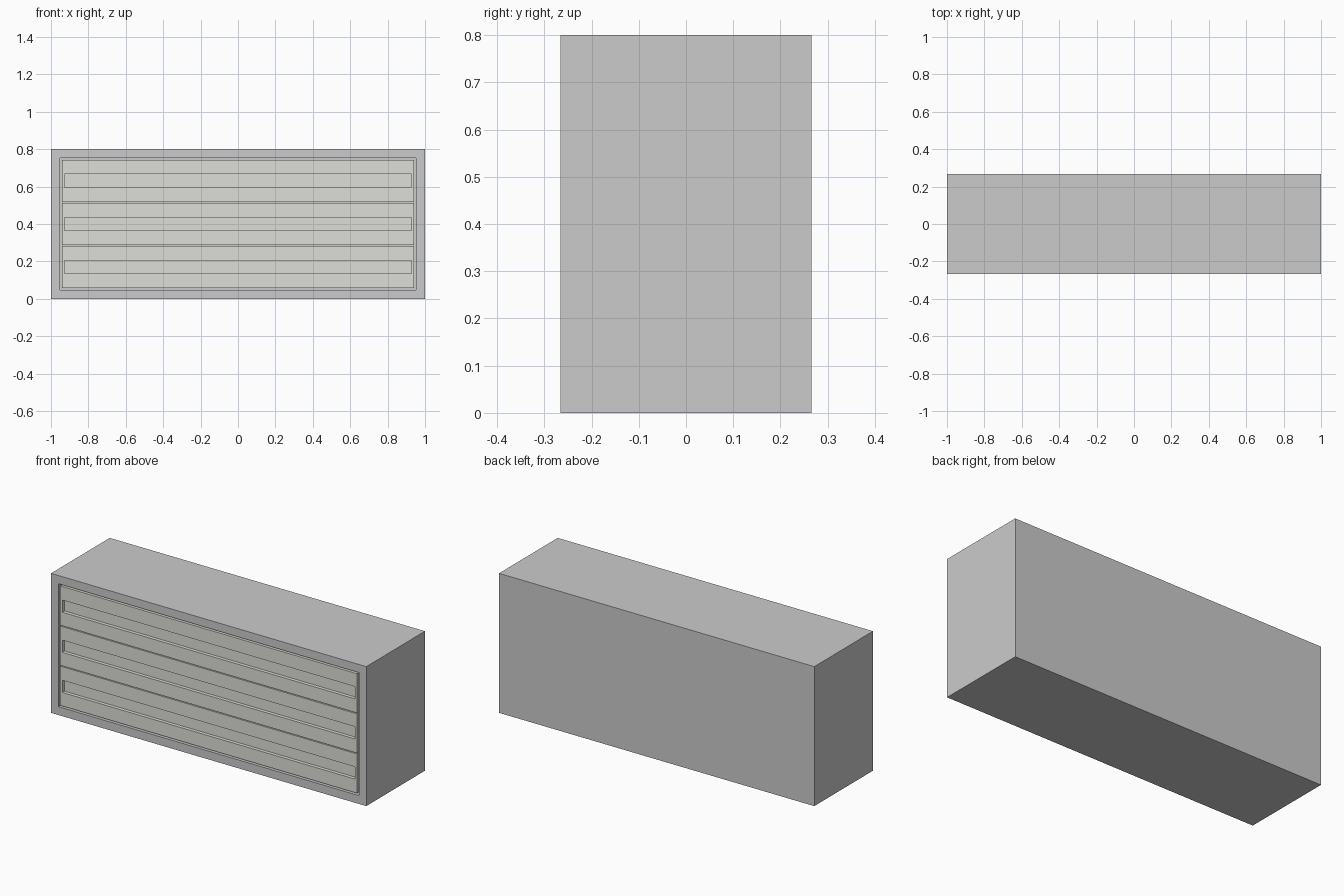
import bpy, bmesh
from mathutils import Vector

if "Cube" in bpy.data.objects:
    bpy.data.objects.remove(bpy.data.objects["Cube"])

FRONT, BACK = -0.266, 0.266


def recessed_box(name, x, z0, z1, y0, y1, rx, rz0, rz1, depth, mat=None):
    """Box whose front face has a rectangular recess of the given depth."""
    bm = bmesh.new()
    bmesh.ops.create_cube(bm, size=1)
    for v in bm.verts:
        v.co = Vector((x if v.co.x > 0 else -x,
                       y1 if v.co.y > 0 else y0,
                       z1 if v.co.z > 0 else z0))
    bm.normal_update()
    front = min(bm.faces, key=lambda f: f.calc_center_median().y)
    mid = (z0 + z1) / 2
    bmesh.ops.inset_individual(bm, faces=[front], thickness=0.01)
    for v in front.verts:
        v.co.x = rx if v.co.x > 0 else -rx
        v.co.z = rz1 if v.co.z > mid else rz0
    # push the inner rectangle back to form the recess walls and floor
    floor = bmesh.ops.extrude_discrete_faces(bm, faces=[front])["faces"][0]
    for v in floor.verts:
        v.co.y += depth
    bmesh.ops.recalc_face_normals(bm, faces=bm.faces)
    mesh = bpy.data.meshes.new(name)
    bm.to_mesh(mesh)
    bm.free()
    obj = bpy.data.objects.new(name, mesh)
    bpy.context.collection.objects.link(obj)
    if mat:
        mesh.materials.append(mat)
    return obj


# Outer cabinet, open at the front
recessed_box("cabinet_body", 1.0, 0, 0.8, FRONT, BACK, 0.953, 0.048, 0.753, 0.49)

# Three pale drawers, each with a long grip groove
pale = bpy.data.materials.new("pale_drawer")
pale.diffuse_color = (0.73, 0.74, 0.69, 1)
pale.use_nodes = True
pale.node_tree.nodes["Principled BSDF"].inputs["Base Color"].default_value = pale.diffuse_color
for i, zc in enumerate((0.171, 0.401, 0.631)):
    recessed_box(f"drawer_{i + 1}", 0.942, zc - 0.1125, zc + 0.1125,
                 FRONT, BACK - 0.06, 0.928, zc - 0.035, zc + 0.035, 0.02, pale)
